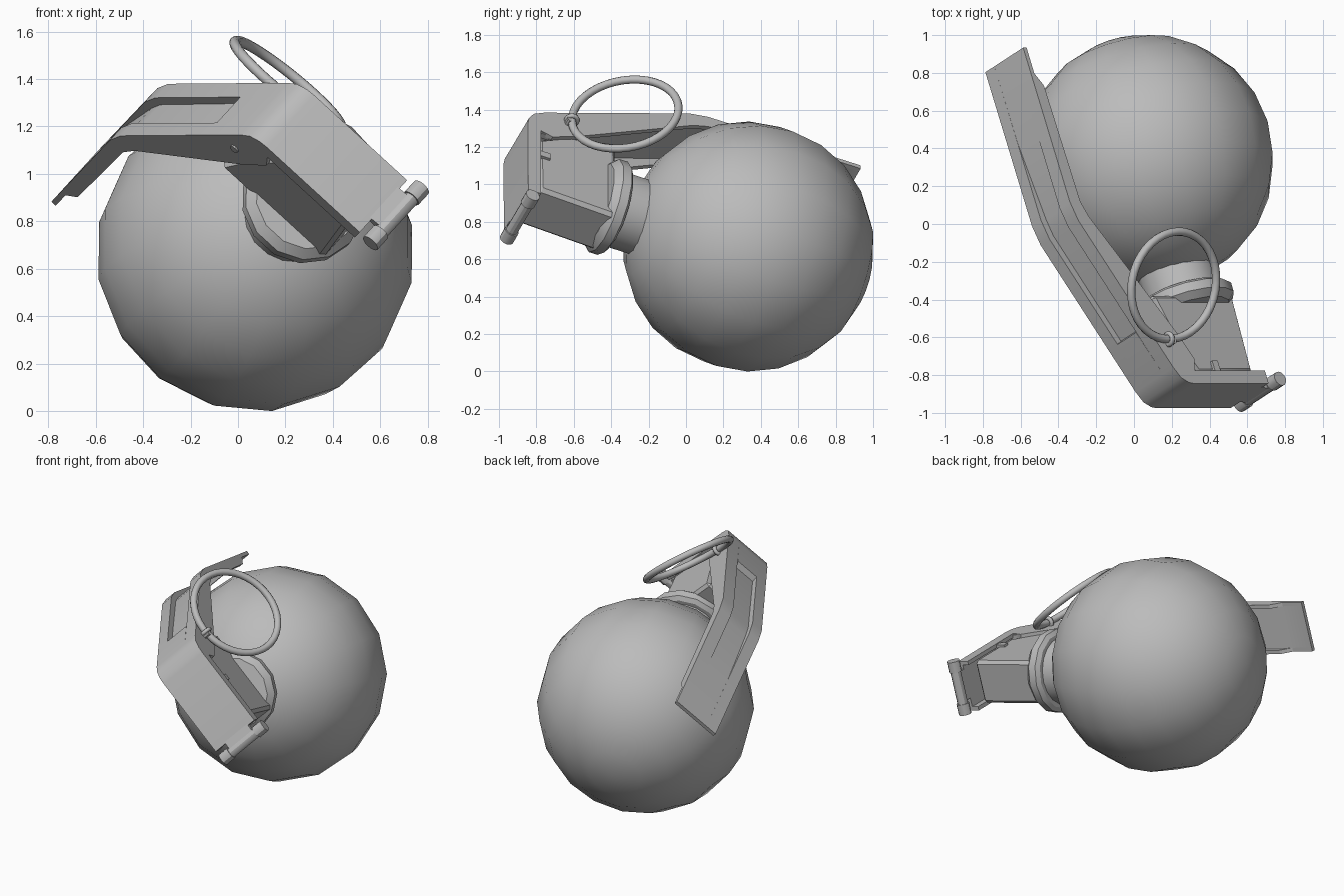
import bpy, bmesh, math
from mathutils import Vector, Matrix

if "Cube" in bpy.data.objects:
    bpy.data.objects.remove(bpy.data.objects["Cube"])

grey = bpy.data.materials.new("mid_grey")
grey.diffuse_color = (0.5, 0.5, 0.5, 1)
grey.use_nodes = True
grey.node_tree.nodes["Principled BSDF"].inputs["Base Color"].default_value = grey.diffuse_color

# Tilted frame: u along the neck, v across the lever, h towards the lever
U = Vector((0.274, -0.916, 0.295)).normalized()
V = Vector((0.615, 0.398, 0.674))
V = (V - U * V.dot(U)).normalized()
H = U.cross(V)
ORIGIN = Vector((0.053, 0.322, 0.641))
FRAME = Matrix.Translation(ORIGIN) @ Matrix((U, V, H)).transposed().to_4x4()


def finish(name, bm, matrix=FRAME, angle=30):
    bmesh.ops.recalc_face_normals(bm, faces=bm.faces)
    mesh = bpy.data.meshes.new(name)
    bm.to_mesh(mesh)
    bm.free()
    mesh.materials.append(grey)
    ob = bpy.data.objects.new(name, mesh)
    bpy.context.collection.objects.link(ob)
    ob.matrix_world = matrix
    bpy.ops.object.select_all(action='DESELECT')
    ob.select_set(True)
    bpy.context.view_layer.objects.active = ob
    bpy.ops.object.shade_smooth_by_angle(angle=math.radians(angle))
    return ob


def prism(bm, profile, v0, v1):
    """Extrude a (u, h) outline across the width."""
    lo = [bm.verts.new((u, v0, h)) for u, h in profile]
    hi = [bm.verts.new((u, v1, h)) for u, h in profile]
    bm.faces.new(lo)
    bm.faces.new(hi[::-1])
    for i in range(len(lo)):
        j = (i + 1) % len(lo)
        bm.faces.new((lo[i], lo[j], hi[j], hi[i]))


def lathe(bm, profile, sides):
    """Revolve (u, radius) points about the neck axis."""
    rings = []
    for u, r in profile:
        rings.append([bm.verts.new((u, r * math.cos(t), r * math.sin(t)))
                      for t in (2 * math.pi * (k + 0.5) / sides for k in range(sides))])
    for a, b in zip(rings, rings[1:]):
        for k in range(sides):
            m = (k + 1) % sides
            bm.faces.new((a[k], a[m], b[m], b[k]))
    bm.faces.new(rings[0])
    bm.faces.new(rings[-1])


def rod(bm, u, h, r, v0, v1, sides=12):
    prism(bm, [(u + r * math.cos(2 * math.pi * k / sides),
                h + r * math.sin(2 * math.pi * k / sides)) for k in range(sides)], v0, v1)


def torus(bm, R, r, seg, sides):
    rings = []
    for i in range(seg):
        t = 2 * math.pi * i / seg
        ring = []
        for j in range(sides):
            p = 2 * math.pi * j / sides
            d = R + r * math.cos(p)
            ring.append(bm.verts.new((d * math.cos(t), d * math.sin(t), r * math.sin(p))))
        rings.append(ring)
    for i in range(seg):
        a, b = rings[i], rings[(i + 1) % seg]
        for j in range(sides):
            k = (j + 1) % sides
            bm.faces.new((a[j], b[j], b[k], a[k]))


# Round body
bm = bmesh.new()
bmesh.ops.create_uvsphere(bm, u_segments=16, v_segments=12, radius=0.672)
align = Vector((0, 0, 1)).rotation_difference(U).to_matrix().to_4x4()
finish("round_body", bm, Matrix.Translation((0.073, 0.333, 0.667)) @ align, 45)

# Neck and chamfered collar
bm = bmesh.new()
lathe(bm, [(0.50, 0.208), (0.79, 0.208)], 18)
finish("neck", bm)
bm = bmesh.new()
lathe(bm, [(0.762, 0.235), (0.78, 0.262), (0.83, 0.262), (0.868, 0.225)], 14)
finish("collar", bm)

# Head block with bevelled edges
bm = bmesh.new()
prism(bm, [(0.82, -0.22), (1.27, -0.20), (1.27, 0.20), (1.10, 0.27), (0.82, 0.37)], -0.14, 0.14)
bmesh.ops.bevel(bm, geom=bm.edges[:], offset=0.02, segments=1, affect='EDGES')
finish("head_block", bm)

# Small pegs on the head
bm = bmesh.new()
for h in (0.07, 0.25):
    prism(bm, [(1.21, h - 0.02), (1.29, h - 0.02), (1.29, h + 0.02), (1.21, h + 0.02)], 0.12, 0.155)
finish("head_pegs", bm)

# Bent lever: plain strips, a recessed middle strip and two side flanges
tip = [(-0.60, 0.78)]
bend = [(1.25, 0.39), (1.31, 0.355), (1.338, 0.31), (1.345, 0.27), (1.345, -0.26)]
top = tip + [(0.29, 0.776), (0.40, 0.755)] + bend
under = [(1.315, -0.26), (1.315, 0.27), (1.23, 0.35), (0.39, 0.70), (0.28, 0.722),
         (-0.38, 0.735), (-0.45, 0.755), (-0.60, 0.755)]
recess = tip + [(-0.15, 0.777), (0.29, 0.737), (0.38, 0.72), (0.99, 0.462), (1.01, 0.495)] + bend
flange = [(1.27, -0.26), (1.27, 0.24), (1.20, 0.22), (1.05, 0.29), (0.38, 0.67),
          (0.29, 0.70), (-0.38, 0.712), (-0.45, 0.755), (-0.60, 0.755)]
bm = bmesh.new()
prism(bm, recess + under, -0.085, 0.075)
prism(bm, top + under, -0.137, -0.085)
prism(bm, top + under, 0.075, 0.137)
for s in (-1, 1):
    prism(bm, top + flange, s * 0.137, s * 0.162)
finish("lever", bm)

# Hinge pin, with the tab that wraps it
bm = bmesh.new()
rod(bm, 1.33, -0.325, 0.033, -0.16, 0.19)
rod(bm, 1.33, -0.325, 0.04, -0.16, -0.09)
rod(bm, 1.33, -0.325, 0.04, 0.12, 0.19)
finish("hinge_pin", bm)
bm = bmesh.new()
prism(bm, [(1.315, -0.25), (1.345, -0.25), (1.355, -0.33), (1.315, -0.33)], -0.08, 0.11)
finish("hinge_tab", bm)

# Safety pin through the flanges
bm = bmesh.new()
rod(bm, 1.11, 0.366, 0.02, -0.17, 0.2, 10)
finish("safety_pin", bm)

# Pull ring and the small loop that holds it
normal = Vector((0.624, -0.145, 0.767)).normalized()
centre = Vector((0.21, -0.325, 1.375))
bm = bmesh.new()
torus(bm, 0.288, 0.022, 40, 10)
finish("pull_ring", bm, Matrix.Translation(centre)
       @ Vector((0, 0, 1)).rotation_difference(normal).to_matrix().to_4x4(), 60)
out = Vector((0, -1, 0))
out = (out - normal * out.dot(normal)).normalized()
tangent = normal.cross(out)
bm = bmesh.new()
torus(bm, 0.03, 0.013, 14, 8)
finish("ring_loop", bm, Matrix.Translation(centre + out * 0.288)
       @ Vector((0, 0, 1)).rotation_difference(tangent).to_matrix().to_4x4(), 60)

# Rest everything on the ground
bpy.context.view_layer.update()
parts = list(bpy.context.collection.objects)
low = min((o.matrix_world @ v.co).z for o in parts for v in o.data.vertices)
for o in parts:
    o.location.z -= low
